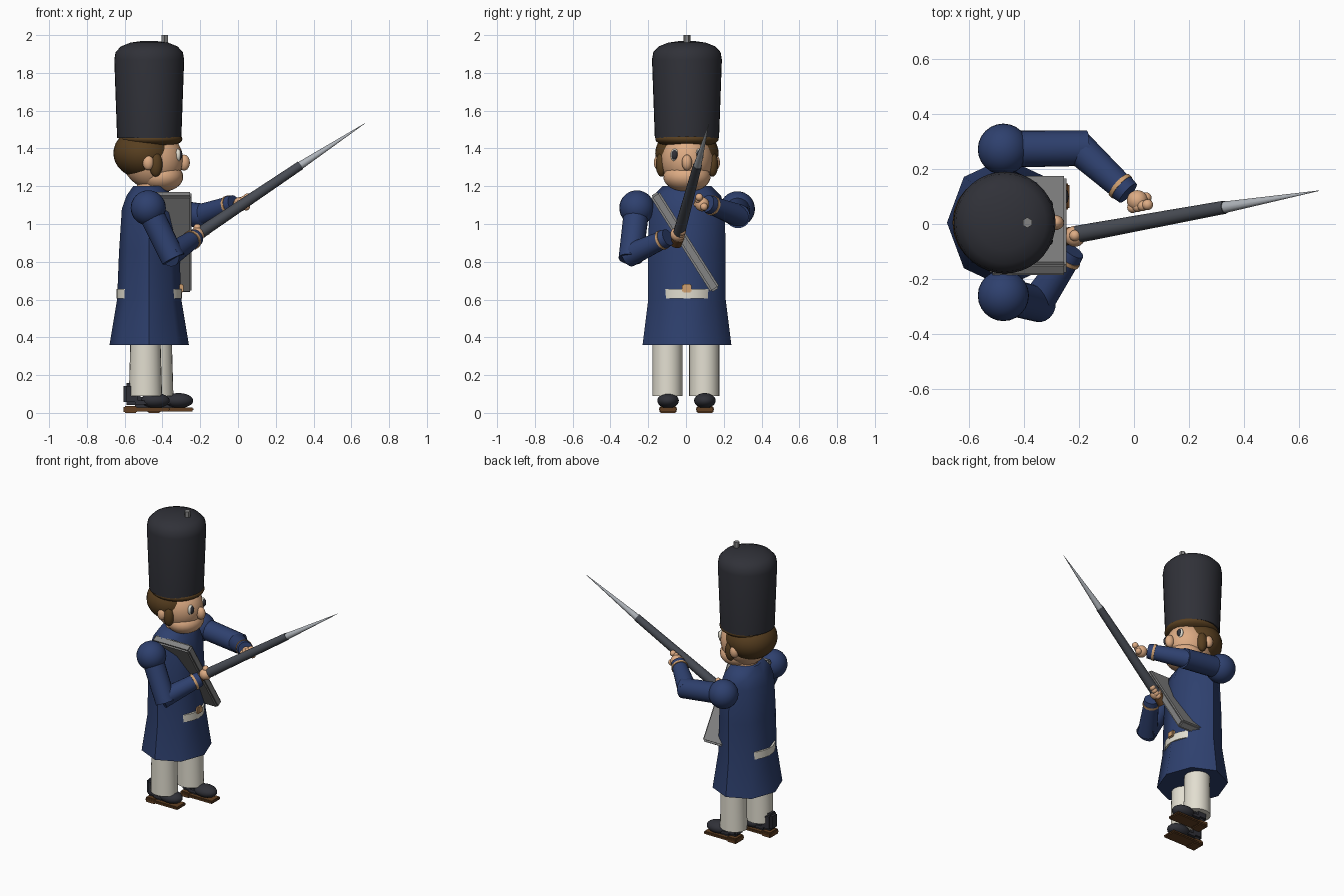
import bpy, bmesh, math
from mathutils import Vector, Matrix

if "Cube" in bpy.data.objects:
    bpy.data.objects.remove(bpy.data.objects["Cube"])


def colour(name, rgb):
    # sRGB 0-255 to linear
    lin = [((c / 255 + 0.055) / 1.055) ** 2.4 for c in rgb] + [1]
    m = bpy.data.materials.new(name)
    m.use_nodes = True
    m.diffuse_color = lin
    m.node_tree.nodes["Principled BSDF"].inputs["Base Color"].default_value = lin
    return m


NAVY = colour("navy cloth", (46, 64, 110))
BLACK = colour("black felt", (48, 49, 56))
HAIR = colour("brown hair", (88, 63, 32))
SKIN = colour("skin", (222, 172, 132))
WHITE = colour("off white", (226, 222, 208))
GREY = colour("grey strap", (132, 132, 132))
GUN = colour("gunmetal", (72, 76, 84))
STEEL = colour("steel", (175, 180, 186))
SOLE = colour("sole leather", (98, 64, 34))
TAN = colour("tan trim", (208, 160, 112))
CX, CY = -0.47, 0.005


def finish(bm, name, mat, angle=50):
    bmesh.ops.recalc_face_normals(bm, faces=bm.faces)
    me = bpy.data.meshes.new(name)
    bm.to_mesh(me)
    bm.free()
    ob = bpy.data.objects.new(name, me)
    bpy.context.collection.objects.link(ob)
    me.materials.append(mat)
    bpy.ops.object.select_all(action="DESELECT")
    ob.select_set(True)
    bpy.context.view_layer.objects.active = ob
    bpy.ops.object.shade_smooth_by_angle(angle=math.radians(angle))
    return ob


def ball(name, loc, radii, mat):
    bm = bmesh.new()
    m = Matrix.Translation(loc) @ Matrix.Diagonal((*radii, 1))
    bmesh.ops.create_uvsphere(bm, u_segments=24, v_segments=16, radius=1, matrix=m)
    return finish(bm, name, mat)


def rod(name, a, b, r1, r2, mat, segs=20):
    a, b = Vector(a), Vector(b)
    d = b - a
    m = Matrix.Translation((a + b) / 2) @ d.to_track_quat("Z", "Y").to_matrix().to_4x4()
    bm = bmesh.new()
    bmesh.ops.create_cone(bm, cap_ends=True, segments=segs, radius1=r1, radius2=r2,
                          depth=d.length, matrix=m)
    return finish(bm, name, mat)


def box(name, loc, size, mat, tilt=0, bevel=0.006):
    bm = bmesh.new()
    m = Matrix.Translation(loc) @ Matrix.Rotation(tilt, 4, "X") @ Matrix.Diagonal((*size, 1))
    bmesh.ops.create_cube(bm, size=1, matrix=m)
    bmesh.ops.bevel(bm, geom=bm.edges[:], offset=bevel, segments=2, affect="EDGES")
    return finish(bm, name, mat)


def loft(name, sections, mat, segs, x=CX, y=CY):
    # stacked elliptical sections: (z, x radius, y radius)
    bm = bmesh.new()
    rings = []
    for z, rx, ry in sections:
        angles = [2 * math.pi * i / segs for i in range(segs)]
        rings.append([bm.verts.new((x + rx * math.cos(t), y + ry * math.sin(t), z)) for t in angles])
    for lo, hi in zip(rings, rings[1:]):
        for i in range(segs):
            j = (i + 1) % segs
            bm.faces.new((lo[i], lo[j], hi[j], hi[i]))
    bm.faces.new(rings[0])
    bm.faces.new(rings[-1])
    return finish(bm, name, mat)


# Coat, belt and buckle
loft("coat", [(0.36, 0.21, 0.235), (0.6, 0.17, 0.205), (0.85, 0.16, 0.205),
              (1.08, 0.145, 0.2), (1.15, 0.12, 0.18), (1.2, 0.085, 0.13)], NAVY, 8)
loft("belt", [(0.605, 0.173, 0.173), (0.655, 0.173, 0.173)], WHITE, 32)
box("buckle", (-0.3, CY, 0.66), (0.025, 0.05, 0.045), TAN)

# Diagonal chest strap
top, bottom = Vector((0, -0.167, 1.16)), Vector((0, 0.156, 0.65))
run = top - bottom
middle = (top + bottom) / 2
box("chest_strap", (-0.385, middle.y, middle.z), (0.28, 0.055, run.length), GREY,
    math.atan2(-run.y, run.z), 0.01)

# Tall hat
loft("hat", [(1.455, 0.17, 0.17), (1.87, 0.185, 0.185), (1.91, 0.178, 0.178),
             (1.94, 0.15, 0.15), (1.96, 0.1, 0.1), (1.97, 0.03, 0.03)], BLACK, 36)
rod("hat_pin", (-0.388, CY, 1.9), (-0.388, CY, 2.0), 0.019, 0.019, GREY, 6)

# Head and hair
rod("neck", (-0.46, CY, 1.12), (-0.45, CY, 1.26), 0.08, 0.08, SKIN)
ball("head", (-0.45, CY, 1.34), (0.16, 0.14, 0.155), SKIN)
ball("jaw", (-0.405, CY, 1.25), (0.115, 0.125, 0.08), SKIN)
ball("nose", (-0.285, CY, 1.325), (0.03, 0.027, 0.042), SKIN)
ball("back_hair", (-0.5, CY, 1.375), (0.16, 0.168, 0.135), HAIR)
ball("fringe", (-0.462, CY, 1.45), (0.168, 0.168, 0.05), HAIR)
for side, s in (("right", -1), ("left", 1)):
    ball(side + "_ear", (-0.475, CY + s * 0.15, 1.325), (0.03, 0.025, 0.04), SKIN)
    ball(side + "_sideburn", (-0.435, CY + s * 0.135, 1.315), (0.035, 0.03, 0.065), HAIR)
    ball(side + "_eye", (-0.317, CY + s * 0.065, 1.365), (0.016, 0.023, 0.033), WHITE)
    ball(side + "_pupil", (-0.309, CY + s * 0.066, 1.366), (0.014, 0.017, 0.026), BLACK)

# Gun with long blade
muzzle = Vector((0.33, 0.061, 1.31))
blade_tip = Vector((0.672, 0.121, 1.533))
grip = Vector((-0.22, -0.04, 0.94))
aim = (muzzle - grip).normalized()
rod("gun_stock", grip - aim * 0.07, grip + aim * 0.03, 0.035, 0.028, SOLE)
rod("gun_barrel", grip, muzzle, 0.032, 0.024, GUN, 12)
rod("blade", muzzle, blade_tip, 0.021, 0.001, STEEL, 12)


# Arms: shoulder, upper arm, forearm, cuff and hand
def arm(side, shoulder, elbow, wrist, hand):
    shoulder, elbow, wrist, hand = map(Vector, (shoulder, elbow, wrist, hand))
    fore = (wrist - elbow).normalized()
    upper = (elbow - shoulder).normalized()
    ball(side + "_shoulder", shoulder, (0.093,) * 3, NAVY)
    rod(side + "_upper_arm", shoulder, elbow + upper * 0.03, 0.067, 0.064, NAVY)
    rod(side + "_forearm", elbow - fore * 0.02, wrist, 0.062, 0.046, NAVY)
    rod(side + "_cuff_trim", wrist - fore * 0.035, wrist - fore * 0.02, 0.053, 0.053, TAN)
    rod(side + "_cuff", wrist - fore * 0.02, wrist + fore * 0.012, 0.05, 0.046, NAVY)
    ball(side + "_palm", hand, (0.038, 0.038, 0.038), SKIN)
    across = fore.cross(aim).normalized()
    for i in range(4):
        knuckle = hand + fore * 0.025 + aim * (i - 1.5) * 0.022 + across * 0.015
        ball(f"{side}_finger_{i + 1}", knuckle, (0.02,) * 3, SKIN)
    ball(side + "_thumb", hand - across * 0.03 + aim * 0.02, (0.02,) * 3, SKIN)


arm("right", (-0.475, -0.26, 1.085), (-0.355, -0.29, 0.84), (-0.23, -0.105, 0.925),
    (-0.215, -0.045, 0.945))
arm("left", (-0.475, 0.272, 1.08), (-0.2, 0.275, 1.045), (-0.03, 0.12, 1.105),
    (0.012, 0.085, 1.105))

# Legs and shoes, left foot forward
for side, y, hip, foot, back in (("right", -0.095, -0.48, -0.49, -0.605),
                                 ("left", 0.1, -0.45, -0.43, -0.48)):
    loft(side + "_trouser", [(0.09, 0.088, 0.08), (0.45, 0.078, 0.08)], WHITE, 24, foot, y - 0.003 + 0.0)
    box(side + "_sole", (back + 0.123, y, 0.018), (0.245, 0.095, 0.02), SOLE)
    box(side + "_sole_heel", (back + 0.035, y, 0.018), (0.07, 0.09, 0.036), SOLE)
    box(side + "_shoe_heel", (back + 0.045, y, 0.1), (0.09, 0.08, 0.115), BLACK, 0, 0.015)
    box(side + "_shoe_middle", (back + 0.1, y, 0.055), (0.12, 0.08, 0.06), BLACK, 0, 0.02)
    ball(side + "_shoe_toe", (back + 0.165, y, 0.065), (0.078, 0.057, 0.04), BLACK)
